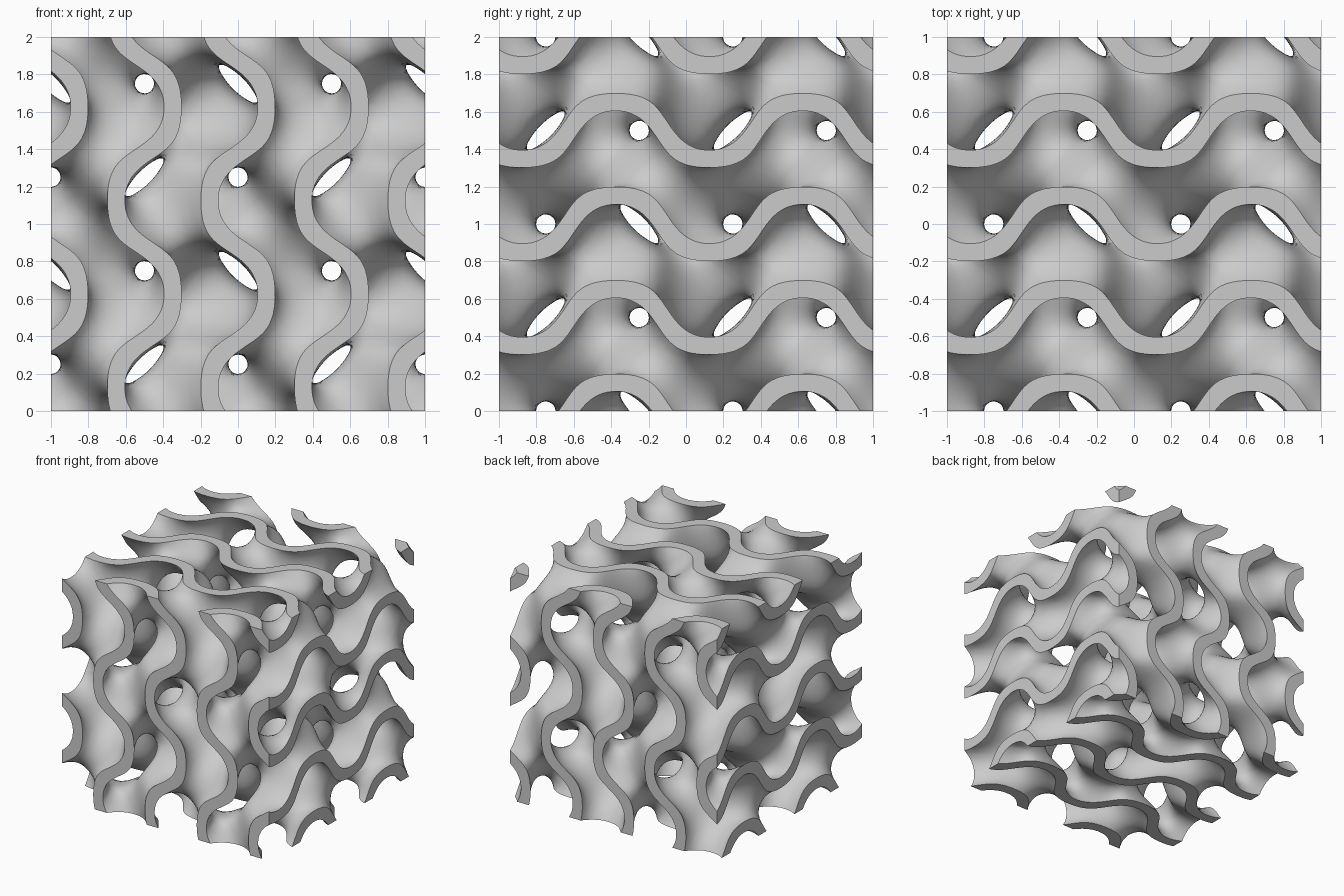
import bpy
import math
from itertools import product

cube = bpy.data.objects.get("Cube")
if cube:
    bpy.data.objects.remove(cube, do_unlink=True)

CELLS = 64            # grid cells along each side of the block
LEVEL = 0.5           # half thickness of the wall in field units
OUT = -9.0            # field value outside the block
TAU = 2 * math.pi


def field(s, c):
    """Twisted triply periodic surface from the sines and cosines of x, y, z."""
    return (s[0] * c[1] + s[1] * c[2] + s[2] * c[0]
            + c[0] * c[1] * c[2] - s[0] * s[1] * s[2])


def slope(s, c):
    result = []
    for i in range(3):
        j, k = (i + 1) % 3, (i + 2) % 3
        result.append(c[i] * c[j] - s[k] * s[i] - s[i] * c[j] * c[k] - c[i] * s[j] * s[k])
    return result


def settle(p, locked):
    """Slide a point onto the wall surface, keeping cut faces flat."""
    for _ in range(2):
        s = [math.sin(TAU * v) for v in p]
        c = [math.cos(TAU * v) for v in p]
        f = field(s, c)
        g = [0 if lock else v for v, lock in zip(slope(s, c), locked)]
        size = max(sum(v * v for v in g), 0.2)
        move = (abs(f) - LEVEL) * math.copysign(1, f) / (size * TAU)
        p = [min(1, max(-1, v - move * d)) for v, d in zip(p, g)]
    return p


# Sample the wall on a grid with one empty layer around the block
span = range(CELLS + 3)
pos = [min(max(i - 1, 0), CELLS) * 2 / CELLS - 1 for i in span]
sine = [math.sin(TAU * v) for v in pos]
cosine = [math.cos(TAU * v) for v in pos]
rim = (0, CELLS + 2)
value = {}
for n in product(span, repeat=3):
    if n[0] in rim or n[1] in rim or n[2] in rim:
        value[n] = OUT
    else:
        i, j, k = n
        value[n] = LEVEL - abs(field((sine[i], sine[j], sine[k]),
                                     (cosine[i], cosine[j], cosine[k])))

# One vertex in every grid cell that the surface passes through
corners = list(product((0, 1), repeat=3))
edges = [(a, b) for a in range(8) for b in range(a)
         if sum(u != v for u, v in zip(corners[a], corners[b])) == 1]
verts, index = [], {}
for cell in product(range(CELLS + 2), repeat=3):
    i, j, k = cell
    nodes = [(i + a, j + b, k + c) for a, b, c in corners]
    vals = [value[n] for n in nodes]
    if (min(vals) > 0) or (max(vals) <= 0):
        continue
    wall, cap = [], []
    for a, b in edges:
        va, vb = vals[a], vals[b]
        if (va > 0) == (vb > 0):
            continue
        pa = [pos[n] for n in nodes[a]]
        pb = [pos[n] for n in nodes[b]]
        if OUT in (va, vb):
            cap.append(pa)
        else:
            t = va / (va - vb)
            wall.append([u + (v - u) * t for u, v in zip(pa, pb)])
    points = wall or cap
    p = [sum(axis) / len(points) for axis in zip(*points)]
    if wall:
        p = settle(p, [n in (0, CELLS + 1) for n in cell])
    index[cell] = len(verts)
    verts.append((p[0], p[1], p[2] + 1))

# One quad around every grid edge that crosses the surface
faces = []
for n, v in value.items():
    for a in range(3):
        m = list(n)
        m[a] += 1
        w = value.get(tuple(m))
        if w is None or (v > 0) == (w > 0):
            continue
        quad = []
        for db, dc in ((1, 1), (0, 1), (0, 0), (1, 0)):
            q = list(n)
            q[(a + 1) % 3] -= db
            q[(a + 2) % 3] -= dc
            quad.append(index[tuple(q)])
        faces.append(quad if v > 0 else quad[::-1])

mesh = bpy.data.meshes.new("lattice_block")
mesh.from_pydata(verts, [], faces)
mesh.update()
block = bpy.data.objects.new("lattice_block", mesh)
bpy.context.collection.objects.link(block)

# Plain grey material
grey = bpy.data.materials.new("light grey")
grey.use_nodes = True
colour = (0.6, 0.6, 0.6, 1)
grey.diffuse_color = colour
grey.node_tree.nodes["Principled BSDF"].inputs["Base Color"].default_value = colour
mesh.materials.append(grey)

# Smooth walls with crisp cut edges
bpy.ops.object.select_all(action='DESELECT')
block.select_set(True)
bpy.context.view_layer.objects.active = block
bpy.ops.object.shade_smooth_by_angle(angle=math.radians(35))
